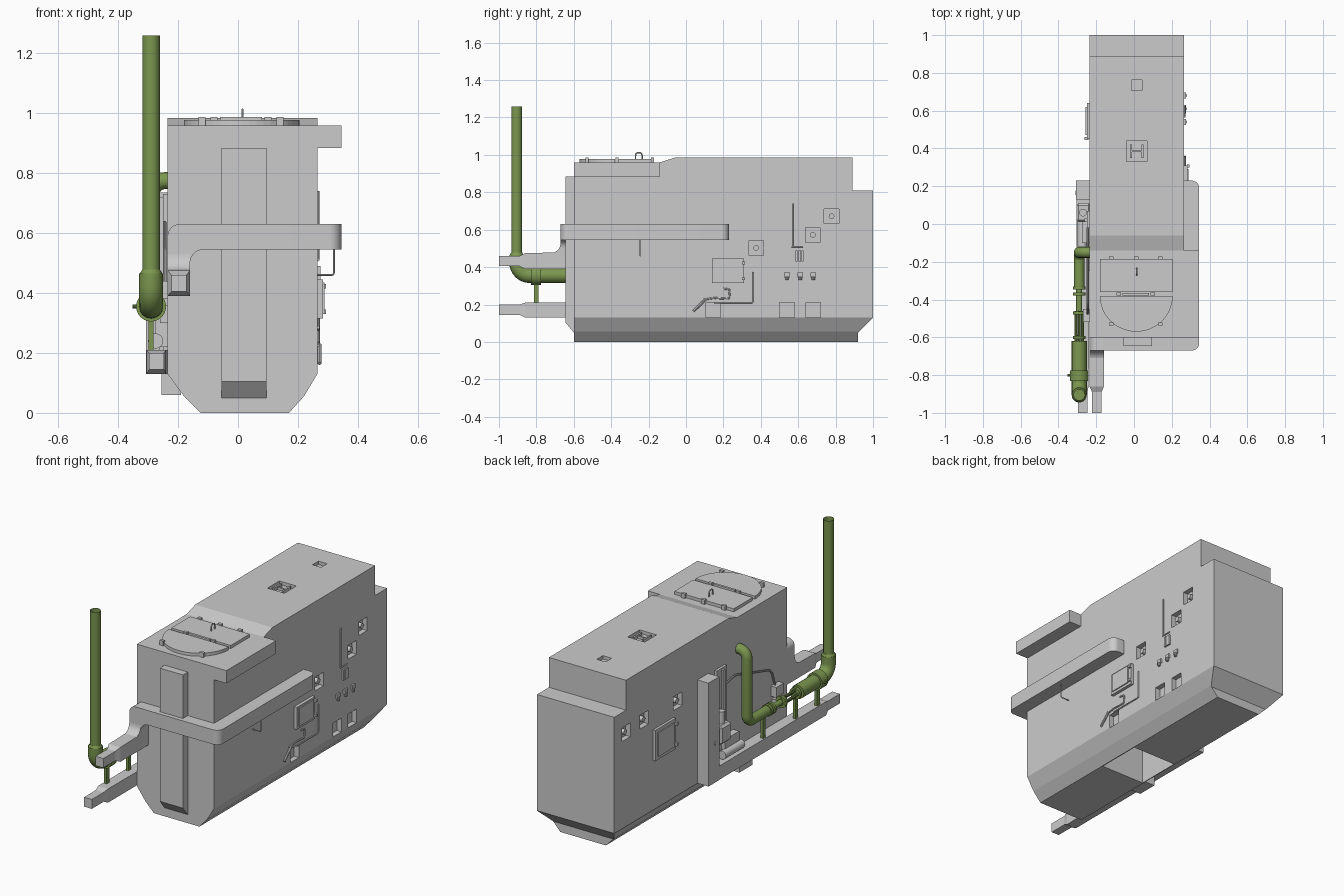
import bpy, bmesh, math
from mathutils import Vector

if "Cube" in bpy.data.objects:
    bpy.data.objects.remove(bpy.data.objects["Cube"])

green = bpy.data.materials.new("olive_pipe")
green.diffuse_color = (0.2, 0.31, 0.08, 1)
green.use_nodes = True
green.node_tree.nodes["Principled BSDF"].inputs["Base Color"].default_value = green.diffuse_color


def finish(name, bm, mat=None, smooth=False):
    bmesh.ops.recalc_face_normals(bm, faces=bm.faces)
    me = bpy.data.meshes.new(name)
    bm.to_mesh(me)
    bm.free()
    ob = bpy.data.objects.new(name, me)
    bpy.context.collection.objects.link(ob)
    if mat:
        me.materials.append(mat)
    if smooth:
        select(ob)
        bpy.ops.object.shade_smooth_by_angle(angle=math.radians(35))
    return ob


def select(ob):
    bpy.ops.object.select_all(action='DESELECT')
    ob.select_set(True)
    bpy.context.view_layer.objects.active = ob


def add_rings(bm, rings):
    rs = [[bm.verts.new(p) for p in r] for r in rings]
    n = len(rs[0])
    for a, b in zip(rs, rs[1:]):
        for i in range(n):
            bm.faces.new((a[i], a[(i + 1) % n], b[(i + 1) % n], b[i]))
    bm.faces.new(rs[0])
    bm.faces.new(rs[-1][::-1])


def boxes(name, dims, mat=None):
    bm = bmesh.new()
    for x0, x1, y0, y1, z0, z1 in dims:
        add_rings(bm, [[(x0, y0, z), (x1, y0, z), (x1, y1, z), (x0, y1, z)] for z in (z0, z1)])
    return finish(name, bm, mat)


def prism(name, pts, axis, a, b, smooth=False):
    put = {'x': lambda p, t: (t, p[0], p[1]), 'y': lambda p, t: (p[0], t, p[1]),
           'z': lambda p, t: (p[0], p[1], t)}[axis]
    bm = bmesh.new()
    add_rings(bm, [[put(p, t) for p in pts] for t in (a, b)])
    return finish(name, bm, smooth=smooth)


def beam(name, sections):
    bm = bmesh.new()
    add_rings(bm, [[(x0, y, z0), (x1, y, z0), (x1, y, z1), (x0, y, z1)]
                   for y, x0, x1, z0, z1 in sections])
    return finish(name, bm)


def fillet(p0, p, p1, r, n=8):
    p0, p, p1 = Vector(p0), Vector(p), Vector(p1)
    a, b = p + (p0 - p).normalized() * r, p + (p1 - p).normalized() * r
    u, v = a - p, b - p
    return [p + u * (1 - math.sin(t)) + v * (1 - math.cos(t))
            for t in (i / n * math.pi / 2 for i in range(n + 1))]


def cylinder(name, p0, p1, r0, r1=None, mat=None, seg=24):
    d = Vector(p1) - Vector(p0)
    bm = bmesh.new()
    bmesh.ops.create_cone(bm, cap_ends=True, segments=seg, radius1=r0,
                          radius2=r0 if r1 is None else r1, depth=d.length)
    rot = d.to_track_quat('Z', 'Y').to_matrix().to_4x4()
    rot.translation = (Vector(p0) + Vector(p1)) / 2
    bmesh.ops.transform(bm, matrix=rot, verts=bm.verts)
    return finish(name, bm, mat, True)


def tube(name, pts, radius, bend=0.03, mat=None, caps=True, res=5):
    path = [Vector(pts[0])]
    for p0, p, p1 in zip(pts, pts[1:], pts[2:]):
        path += fillet(p0, p, p1, bend)
    path.append(Vector(pts[-1]))
    cu = bpy.data.curves.new(name, 'CURVE')
    cu.dimensions, cu.bevel_depth, cu.bevel_resolution = '3D', radius, res
    cu.use_fill_caps = caps
    sp = cu.splines.new('POLY')
    sp.points.add(len(path) - 1)
    for q, p in zip(sp.points, path):
        q.co = (*p, 1)
    ob = bpy.data.objects.new(name, cu)
    bpy.context.collection.objects.link(ob)
    if mat:
        cu.materials.append(mat)
    select(ob)
    bpy.ops.object.convert(target='MESH')
    bpy.ops.object.shade_smooth_by_angle(angle=math.radians(35))


def boolean(ob, other, op):
    m = ob.modifiers.new("bool", 'BOOLEAN')
    m.operation, m.object, m.solver = op, other, 'EXACT'
    select(ob)
    bpy.ops.object.modifier_apply(modifier=m.name)
    bpy.data.objects.remove(other)


# Hull: front outline crossed with side outline
hull = prism("hull", [(-.125, 0), (.17, 0), (.22, .055), (.265, .13), (.265, 1.05), (-.235, 1.05),
                      (-.235, .13), (-.18, .055)], 'y', -.8, 1.2)
boolean(hull, prism("side_cutter", [(-.6, 0), (.92, 0), (.92, .05), (1, .13), (1, .81), (.89, .81),
        (.89, .985), (-.06, .985), (-.14, .96), (-.6, .96)], 'x', -.5, .5), 'INTERSECT')

# Recesses: right wall, left wall, roof and underside
right = [(.375, .503), (.678, .572), (.778, .672), (.145, .17), (.54, .17), (.68, .17)]
left = [(.89, .68), (.72, .69), (.41, .68)]
cuts = [(.235, .3, y - .039, y + .039, z - .04, z + .04) for y, z in right]
cuts += [(-.3, -.205, y - .039, y + .039, z - .04, z + .04) for y, z in left]
cuts += [(-.04, .07, .33, .44, .965, 1.1), (-.013, .043, .707, .763, .965, 1.1),
         (-.12, .165, -.07, .2, -.1, .3)]
boolean(hull, boxes("recess_cutter", cuts), 'DIFFERENCE')
for y, z in right[:3]:
    cylinder("right_recess_lamp", (.233, y, z), (.26, y, z), .015)
for y, z in left:
    cylinder("left_recess_lamp", (-.203, y, z), (-.23, y, z), .015)
boxes("roof_vent_bars", [(-.02, -.01, .35, .42, .96, .985), (.04, .05, .35, .42, .96, .985),
                         (-.02, .05, .38, .39, .96, .98)])

# Front column and roof overhang
prism("front_column", [(-.59, .05), (-.6, .05), (-.645, .105), (-.645, .885), (-.59, .885)], 'x', -.055, .095)
boxes("roof_overhang", [(.26, .345, -.6, -.14, .885, .96)])

# Wrap-around arm: side and front run, drop, forward beam
plan = [Vector((-.16, -.6)), Vector((-.16, -.67))]
plan += fillet((0, -.67), (.345, -.67), (.345, 0), .04)
plan += fillet((.345, 0), (.345, .23), (.26, .23), .04)
plan += [Vector((.26, .23)), Vector((.26, -.6))]
prism("arm_wrap", plan, 'z', .545, .63, True)
drop = [Vector((-.235, .39)), Vector((-.16, .39))]
drop += fillet((-.16, .4), (-.16, .545), (0, .545), .045)
drop += [Vector((-.1, .63))] + fillet((-.1, .63), (-.235, .63), (-.235, .4), .04)
prism("arm_drop", drop, 'y', -.67, -.59, True)
beam("arm_beam", [(-.6, -.235, -.16, .39, .48), (-.86, -.235, -.16, .39, .475),
                  (-.89, -.222, -.172, .405, .46), (-1, -.222, -.172, .405, .46)])
prism("arm_fillet", [Vector((-.665, .47))] + fillet((-.8, .475), (-.67, .475), (-.67, .6), .055),
      'x', -.235, -.16, True)

# Left lower beam, post and bracket
beam("lower_beam", [(.2, -.305, -.235, .13, .21), (-.86, -.305, -.24, .13, .21),
                    (-.89, -.297, -.247, .145, .2), (-1, -.297, -.247, .145, .2)])
boxes("beam_post", [(-.307, -.23, .13, .23, .13, .735)])
cylinder("post_pin", (-.31, .165, .36), (-.3, .165, .36), .012)
boxes("beam_bracket", [(-.255, -.19, -.25, -.13, .06, .13)])

# Exhaust piping
X, Z = -.29, .355
tube("exhaust_inlet", [(-.22, -.15, .775), (X, -.15, .775), (X, -.15, Z), (X, -.34, Z)], .029, .045, green)
for y in (-.34, -.37, -.47, -.6):
    cylinder("pipe_flange", (X, y - .008, Z), (X, y + .008, Z), .034, mat=green)
cylinder("pipe_neck", (X, -.34, Z), (X, -.48, Z), .016, mat=green)
for dx, dz in ((-.018, 0), (.018, 0), (0, .018), (0, -.018)):
    cylinder("flange_rod", (X + dx, -.46, Z + dz), (X + dx, -.62, Z + dz), .008, mat=green, seg=10)
tube("exhaust_elbow", [(X, -.62, Z), (X, -.905, Z), (X, -.905, .465)], .04, .07, green, res=6)
cylinder("elbow_collar", (X, -.905, .46), (X, -.905, .478), .04, .03, mat=green)
cylinder("pipe_clamp", (X, -.775, Z), (X, -.83, Z), .05, mat=green)
cylinder("clamp_bolt", (X - .062, -.8, Z), (X, -.8, Z), .007, mat=green, seg=10)
tube("exhaust_stack", [(X, -.905, .46), (X, -.905, 1.26)], .029, mat=green, caps=False)
for y in (-.8, -.6, -.3):
    boxes("pipe_stand", [(X - .008, X + .008, y - .012, y + .012, .2, Z - .02)], green)

# Left machinery: panel, pump, junction box, cable
boxes("machine_panel", [(-.25, -.23, -.02, .07, .2, .73), (-.262, -.23, .01, .03, .2, .72),
                        (-.275, -.23, -.1, .03, .22, .32)])
pump = boxes("pump_box", [(-.305, -.23, .01, .11, .32, .43)])
pump.modifiers.new("bevel", 'BEVEL').width = .012
cylinder("pump_drum", (-.275, -.12, .24), (-.275, .06, .24), .025)
cylinder("pump_cap", (-.27, .06, .43), (-.27, .06, .5), .02)
boxes("junction_box", [(-.27, -.23, -.52, -.45, .38, .44), (-.26, -.23, -.51, -.46, .3, .36)])
tube("cable", [(-.245, -.02, .62), (-.245, -.1, .64), (-.245, -.44, .54), (-.245, -.48, .42)], .006, .03, res=2)

# Side doors with hinges and handles
boxes("right_door", [(.26, .283, .14, .31, .315, .445), (.28, .289, .155, .29, .33, .435),
                     (.28, .294, .3, .315, .33, .345), (.28, .294, .3, .315, .415, .43)])
boxes("left_door", [(-.25, -.23, .45, .64, .42, .6), (-.257, -.24, .47, .62, .44, .58),
                    (-.263, -.24, .445, .46, .44, .46), (-.263, -.24, .445, .46, .56, .58)])

# Right wall fittings: rods, taps, gauge, lever
tube("right_pipe", [(.27, .15, .21), (.27, .36, .21), (.27, .36, .375)], .004, .01, res=2)
tube("right_hose", [(.268, .09, .225), (.268, .15, .235), (.268, .23, .23), (.268, .235, .28),
                    (.268, .2, .285)], .005, .01, res=2)
cylinder("right_rod", (.268, .57, .51), (.268, .57, .74), .004, seg=8)
cylinder("rod_foot", (.268, .565, .51), (.268, .625, .51), .004, seg=8)
cylinder("lever", (.272, .04, .165), (.272, .105, .228), .007, seg=8)
boxes("gauge_block", [(.26, .275, y, y + .012, .43, .49) for y in (.585, .602, .617)])
for y in (.54, .61, .68):
    boxes("tap_body", [(.26, .275, y - .015, y + .015, .345, .37)])
    cylinder("tap_spout", (.272, y, .33), (.272, y, .35), .009, seg=10)
tube("arm_hook", [(.262, -.245, .46), (.32, -.245, .46), (.32, -.245, .55)], .003, .008, res=2)

# Roof hatch: square leaf, half-round leaf, hinges and lifting ring
boxes("hatch_leaf", [(-.18, .205, -.36, -.185, .955, .978)])
arc = [(.012 + .193 * math.cos(a), -.38 + .19 * math.sin(a))
       for a in (math.pi + i * math.pi / 24 for i in range(25))]
prism("hatch_round_leaf", arc, 'z', .955, .978)
boxes("hatch_hinges", [(x - .012, x + .012, y - .008, y + .008, .955, .987)
                       for x, y in ((-.12, -.18), (.012, -.18), (.14, -.18), (-.08, -.37), (.1, -.37),
                                    (-.12, -.53), (.14, -.53))])
boxes("hatch_bar", [(-.06, .08, -.378, -.364, .97, .987)])
tube("lifting_ring", [(.015, -.27, .975), (.015, -.27, 1.012), (.015, -.235, 1.012), (.015, -.235, .975)],
     .004, .015, res=2)
